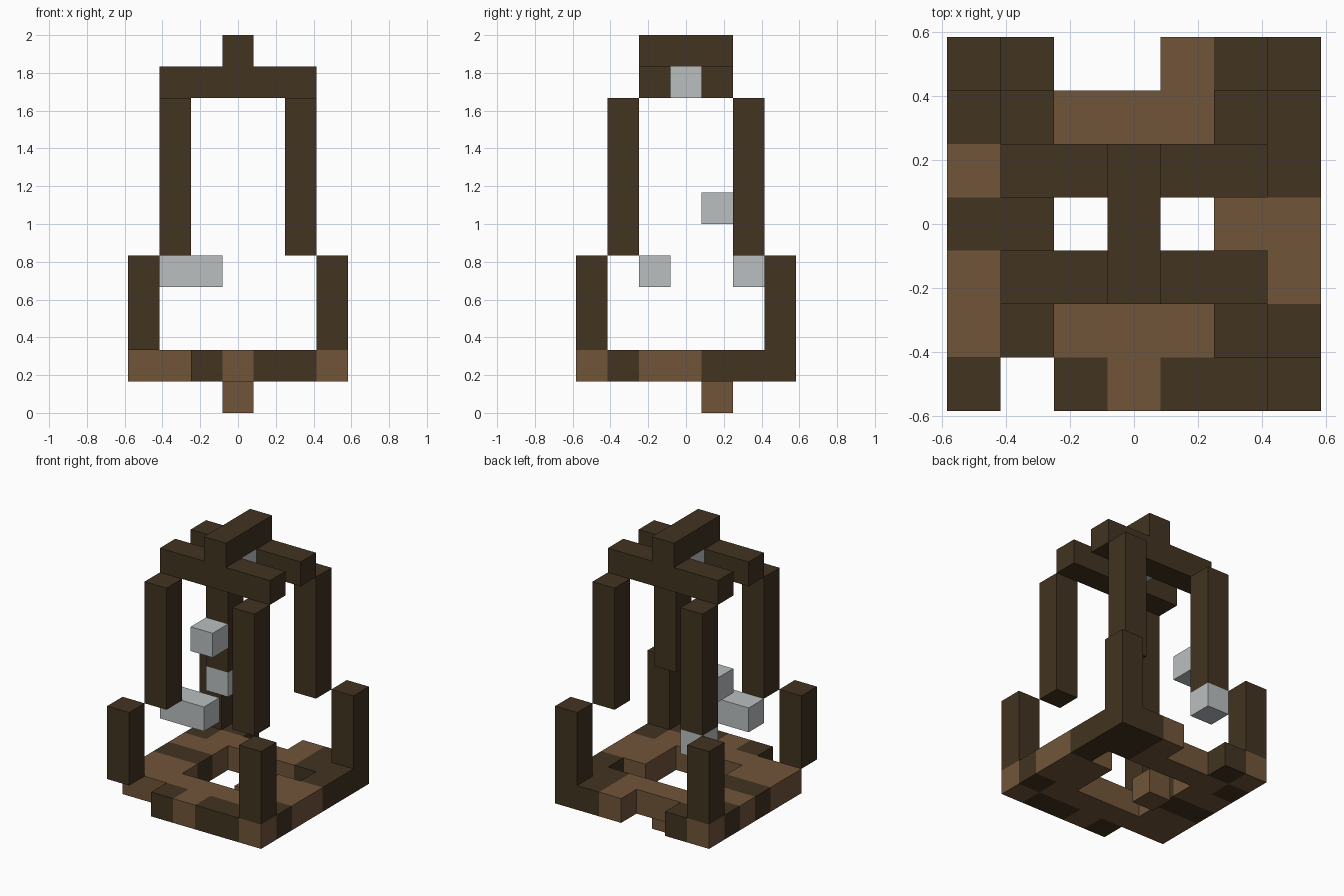
import bpy
import bmesh
from mathutils import Vector

if "Cube" in bpy.data.objects:
    bpy.data.objects.remove(bpy.data.objects["Cube"], do_unlink=True)

U = 1 / 6                              # block size
ORIGIN = Vector((-3.5 * U, -3.5 * U, 0))


def make_material(name, rgb):
    mat = bpy.data.materials.new(name)
    mat.use_nodes = True
    colour = (*rgb, 1)
    mat.diffuse_color = colour
    mat.node_tree.nodes["Principled BSDF"].inputs["Base Color"].default_value = colour
    return mat


DARK = make_material("dark wood", (0.054, 0.033, 0.015))
BROWN = make_material("brown wood", (0.165, 0.091, 0.042))
GREY = make_material("pale grey", (0.49, 0.52, 0.53))


def add_object(name, bm, mats):
    mesh = bpy.data.meshes.new(name)
    bm.to_mesh(mesh)
    bm.free()
    for mat in mats:
        mesh.materials.append(mat)
    obj = bpy.data.objects.new(name, mesh)
    bpy.context.collection.objects.link(obj)
    return obj


def block(name, cell, size, mat):
    """Box starting at a grid cell and spanning size cells."""
    bm = bmesh.new()
    bmesh.ops.create_cube(bm, size=1)
    for v in bm.verts:
        v.co = ORIGIN + U * Vector([c + (p + 0.5) * s for c, p, s in zip(cell, v.co, size)])
    return add_object(name, bm, [mat])


# Base slab, back row first: D dark, B brown, . open
BASE = [
    "BD..BDD",
    "DBBBBDD",
    "BB....D",
    "DD...BB",
    "BB...BB",
    "BBBBBBD",
    "..DBDDB",
]


def base_cell(i, j):
    return BASE[6 - j][i] if 0 <= i < 7 and 0 <= j < 7 else "."


bm = bmesh.new()
for i in range(7):
    for j in range(7):
        kind = base_cell(i, j)
        if kind == ".":
            continue
        cube = bmesh.ops.create_cube(bm, size=U)
        centre = ORIGIN + U * Vector((i + 0.5, j + 0.5, 1.5))
        bmesh.ops.translate(bm, verts=cube["verts"], vec=centre)
        bm.normal_update()
        hidden = []
        for face in {f for v in cube["verts"] for f in v.link_faces}:
            face.material_index = int(kind == "B")
            n = face.normal
            if abs(n.z) < 0.5 and base_cell(i + round(n.x), j + round(n.y)) != ".":
                hidden.append(face)
        bmesh.ops.delete(bm, geom=hidden, context="FACES")
bmesh.ops.remove_doubles(bm, verts=bm.verts, dist=U / 100)
add_object("base_slab", bm, [DARK, BROWN])
block("base_peg", (3, 4, 0), (1, 1, 1), BROWN)

# Corner posts: outer short ones and inner tall ones
for side, x in (("right", 0), ("left", 1)):
    for end, y in (("front", 0), ("back", 1)):
        block(f"lower_post_{end}_{side}", (6 * x, 6 * y, 2), (1, 1, 3), DARK)
        block(f"upper_post_{end}_{side}", (1 + 4 * x, 1 + 4 * y, 5), (1, 1, 5), DARK)

# Roof beams and ridge
for end, j in (("front", 2), ("back", 4)):
    block(f"roof_beam_{end}", (1, j, 10), (5, 1, 1), DARK)
block("roof_ridge", (3, 2, 11), (1, 3, 1), DARK)

# Pale blocks
block("pale_block_top", (3, 3, 10), (1, 1, 1), GREY)
block("pale_block_upper", (1, 4, 6), (1, 1, 1), GREY)
block("pale_block_back", (1, 5, 4), (1, 1, 1), GREY)
block("pale_bar_front", (1, 2, 4), (2, 1, 1), GREY)
